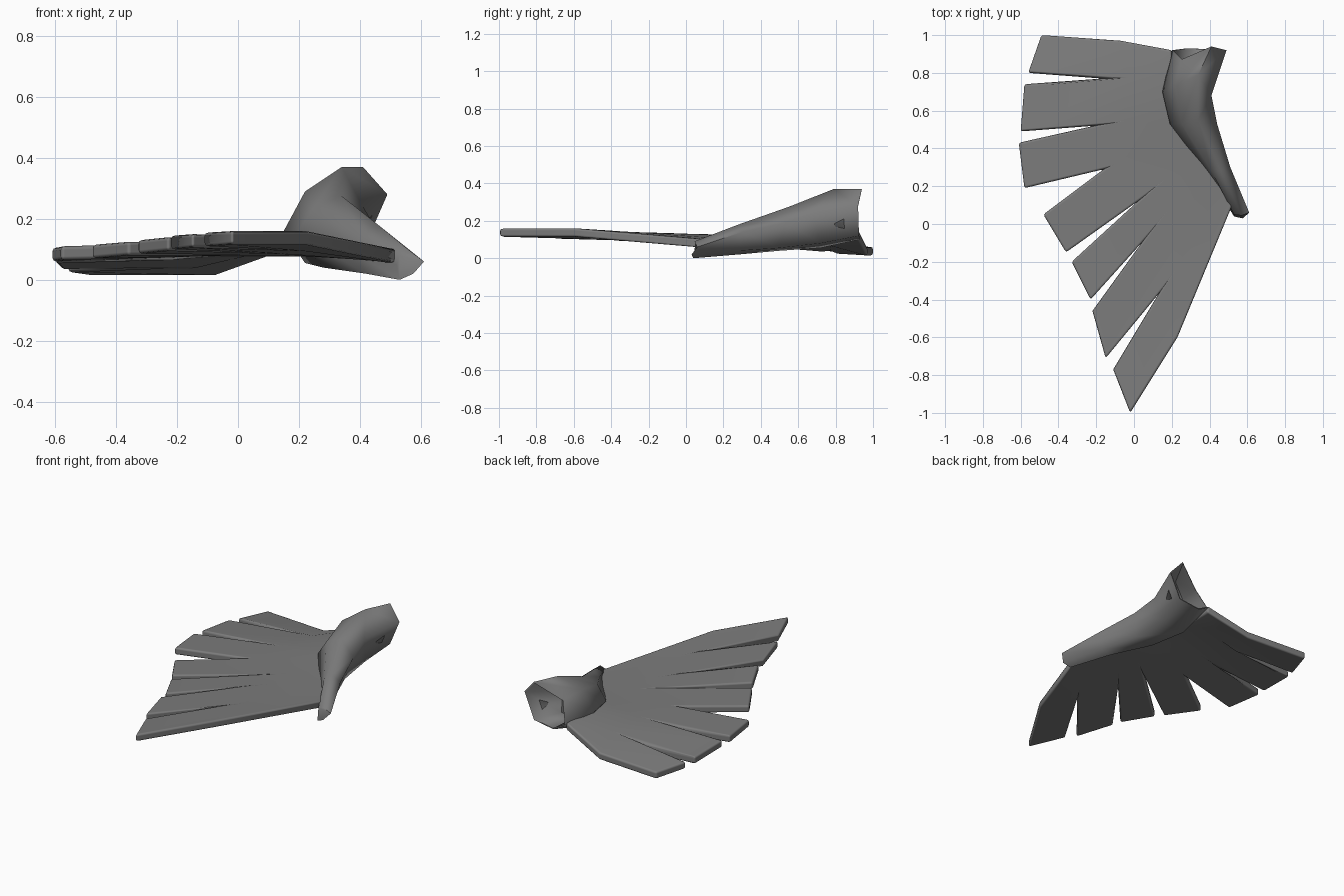
import bpy, bmesh
from mathutils import Vector

if "Cube" in bpy.data.objects:
    bpy.data.objects.remove(bpy.data.objects["Cube"])

grey = bpy.data.materials.new("dark_grey")
grey.diffuse_color = (.2, .2, .2, 1)
grey.use_nodes = True
grey.node_tree.nodes["Principled BSDF"].inputs["Base Color"].default_value = grey.diffuse_color


def finish(bm, name, angle):
    bmesh.ops.recalc_face_normals(bm, faces=bm.faces)
    mesh = bpy.data.meshes.new(name)
    bm.to_mesh(mesh)
    bm.free()
    mesh.materials.append(grey)
    ob = bpy.data.objects.new(name, mesh)
    bpy.context.collection.objects.link(ob)
    bpy.ops.object.select_all(action='DESELECT')
    ob.select_set(True)
    bpy.context.view_layer.objects.active = ob
    bpy.ops.object.shade_smooth_by_angle(angle=angle)
    return ob


# Feather fan: quads from the shoulder line to the slit roots, then one blade per gap
shoulder = [(.20, .92, .16), (.20, .75, .16), (.25, .53, .14), (.33, .40, .12),
            (.42, .28, .11), (.47, .20, .105), (.50, .14, .10), (.52, .10, .10)]
roots = [(-.07, .97, .06), (-.17, .77, .07), (-.21, .52, .10), (-.16, .29, .12),
         (.02, .12, .13), (.04, -.10, .14), (.13, -.37, .15), (.23, -.60, .16)]
tips = [((-.49, 1.0, .06), (-.56, .80, .07)), ((-.58, .74, .08), (-.60, .49, .10)),
        ((-.61, .43, .105), (-.58, .19, .11)), ((-.48, .05, .115), (-.36, -.15, .125)),
        ((-.33, -.20, .13), (-.23, -.40, .14)), ((-.22, -.46, .145), (-.15, -.71, .15)),
        ((-.11, -.77, .155), (-.02, -1.0, .16))]

bm = bmesh.new()
s = [bm.verts.new(p) for p in shoulder]
r = [bm.verts.new(p) for p in roots]
for i, (a, b) in enumerate(tips):
    bm.faces.new((s[i], r[i], r[i + 1], s[i + 1]))
    bm.faces.new((r[i], bm.verts.new(a), bm.verts.new(b), r[i + 1]))
ext = bmesh.ops.extrude_face_region(bm, geom=bm.faces[:], use_keep_orig=True)
lower = [v for v in ext['geom'] if isinstance(v, bmesh.types.BMVert)]
bmesh.ops.translate(bm, verts=lower, vec=Vector((0, 0, -.045)))
fan = finish(bm, "feather_fan", 1.6)
# softened rim
bev = fan.modifiers.new("rim", 'BEVEL')
bev.limit_method = 'ANGLE'
bev.angle_limit = 1.0
bev.width = .012
bev.segments = 2
bev.harden_normals = True

# Limb: six-sided loft from the narrow tip to the flared, open shoulder end
sections = [
    [(.52, .07, .05), (.53, .05, .08), (.57, .045, .09), (.61, .06, .06), (.575, .03, .02), (.53, .04, .0)],
    [(.38, .28, .09), (.41, .28, .15), (.46, .28, .18), (.51, .30, .14), (.48, .28, .04), (.42, .28, .02)],
    [(.19, .53, .15), (.25, .53, .24), (.34, .55, .275), (.44, .53, .19), (.40, .50, .055), (.28, .50, .04)],
    [(.15, .70, .16), (.22, .73, .29), (.34, .79, .37), (.41, .68, .24), (.39, .72, .08), (.22, .72, .055)],
    [(.20, .92, .14), (.25, .87, .27), (.41, .94, .37), (.49, .92, .28), (.42, .925, .12), (.28, .93, .10)],
]


def shrunk(sec, k):
    mid = sum((Vector(p) for p in sec), Vector()) / len(sec)
    return [mid.lerp(Vector(p), k) for p in sec]


# the last two rings form the hollow inside the open end
sections += [shrunk(sections[4], .95), shrunk(sections[3], .8)]
bm = bmesh.new()
rings = [[bm.verts.new(p) for p in sec] for sec in sections]
for a, b in zip(rings, rings[1:]):
    for j in range(6):
        k = (j + 1) % 6
        bm.faces.new((a[j], a[k], b[k], b[j]))
bm.faces.new(rings[0])
bm.faces.new(rings[-1])
finish(bm, "wing_limb", 1.3)
